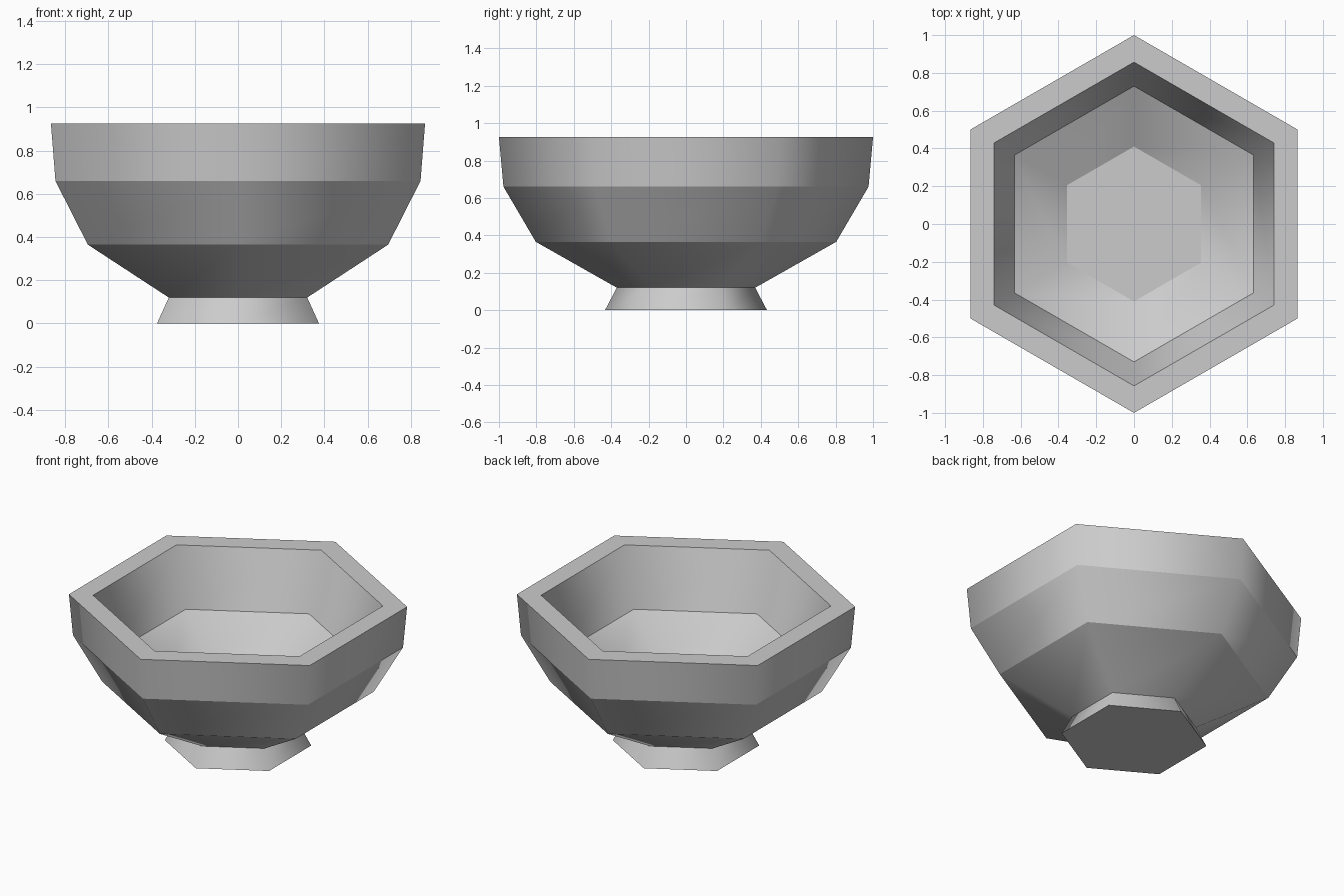
import bpy, bmesh
from math import pi, sin, cos

if "Cube" in bpy.data.objects:
    bpy.data.objects.remove(bpy.data.objects["Cube"])

SIDES = 6

# Profile (corner radius, height): foot, outer bowl, rim, inside
PROFILE = [
    (0.433, 0.0), (0.37, 0.12),
    (0.803, 0.365), (0.976, 0.66), (1.0, 0.925),
    (0.857, 0.925), (0.73, 0.56), (0.41, 0.38),
]


def ring(bm, radius, z):
    """Hexagonal ring with corners on the y axis."""
    return [bm.verts.new((radius * cos(pi / 2 + 2 * pi * i / SIDES),
                          radius * sin(pi / 2 + 2 * pi * i / SIDES), z))
            for i in range(SIDES)]


bm = bmesh.new()
rings = [ring(bm, r, z) for r, z in PROFILE]

# Walls between neighbouring rings
for low, high in zip(rings, rings[1:]):
    for i in range(SIDES):
        j = (i + 1) % SIDES
        bm.faces.new((low[i], low[j], high[j], high[i]))

# Underside of the foot and inner floor
bm.faces.new(rings[0][::-1])
bm.faces.new(rings[-1])
bmesh.ops.recalc_face_normals(bm, faces=bm.faces[:])

# Soft shading around the bowl, crisp edges along each ring
for f in bm.faces:
    f.smooth = True
for e in bm.edges:
    a, b = e.verts
    same_height = abs(a.co.z - b.co.z) < 1e-5
    same_radius = abs(a.co.length - b.co.length) < 1e-5
    e.smooth = not (same_height and same_radius)

mesh = bpy.data.meshes.new("hexagonal_bowl")
bm.to_mesh(mesh)
bm.free()
bpy.context.collection.objects.link(bpy.data.objects.new("hexagonal_bowl", mesh))
